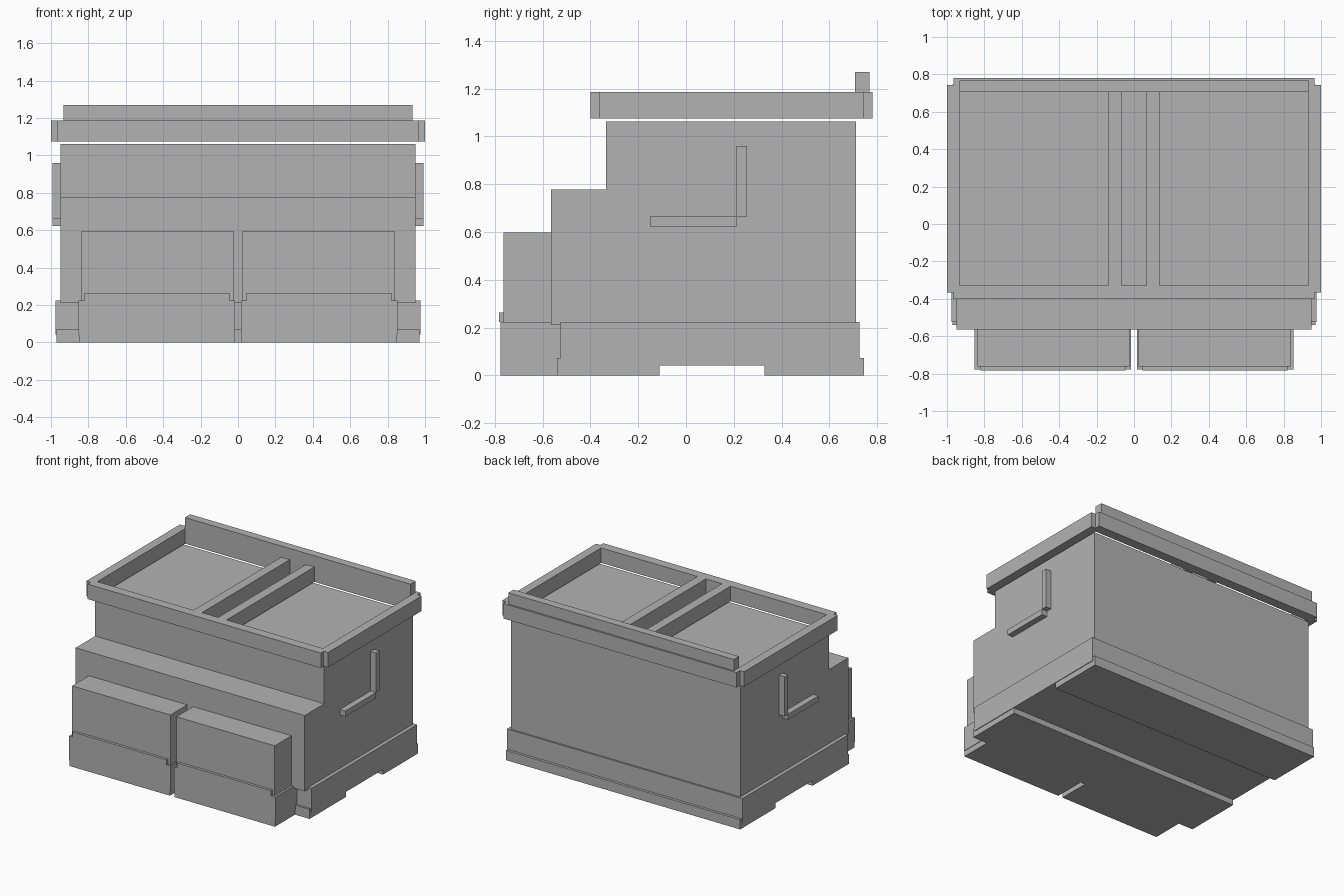
import bpy, bmesh

if "Cube" in bpy.data.objects:
    bpy.data.objects.remove(bpy.data.objects["Cube"])

grey = bpy.data.materials.new("plain grey")
grey.diffuse_color = (0.45, 0.45, 0.45, 1)
grey.use_nodes = True
grey.node_tree.nodes["Principled BSDF"].inputs["Base Color"].default_value = grey.diffuse_color


def prism(name, outline, axis, lo, hi):
    """Extrude a 2D outline along x (outline in y,z) or z (outline in x,y)."""
    bm = bmesh.new()
    place = (lambda a, b: (lo, a, b)) if axis == "x" else (lambda a, b: (a, b, lo))
    face = bm.faces.new([bm.verts.new(place(a, b)) for a, b in outline])
    moved = bmesh.ops.extrude_face_region(bm, geom=[face])["geom"]
    step = (hi - lo, 0, 0) if axis == "x" else (0, 0, hi - lo)
    bmesh.ops.translate(bm, vec=step, verts=[v for v in moved if isinstance(v, bmesh.types.BMVert)])
    bmesh.ops.recalc_face_normals(bm, faces=bm.faces)
    mesh = bpy.data.meshes.new(name)
    bm.to_mesh(mesh)
    bm.free()
    mesh.materials.append(grey)
    ob = bpy.data.objects.new(name, mesh)
    bpy.context.collection.objects.link(ob)
    return ob


def box(name, x0, x1, y0, y1, z0, z1):
    return prism(name, [(x0, y0), (x1, y0), (x1, y1), (x0, y1)], "z", z0, z1)


def pair(name, x0, x1, *yz):
    """A box and its mirror image across x = 0."""
    box("right_" + name, x0, x1, *yz)
    box("left_" + name, -x1, -x0, *yz)


# Stepped main body
prism("body", [(-0.565, 0.21), (0.712, 0.21), (0.712, 1.062), (-0.335, 1.062),
               (-0.335, 0.777), (-0.565, 0.777)], "x", -0.948, 0.948)

# Plinth and the two full-width feet
box("plinth", -0.975, 0.975, -0.525, 0.725, 0.042, 0.224)
box("front_foot", -0.97, 0.97, -0.54, -0.11, 0, 0.072)
box("back_foot", -0.97, 0.97, 0.328, 0.745, 0, 0.072)

# Twin front boxes with wider bases and trim strips
pair("front_box", 0.025, 0.838, -0.763, -0.55, 0.2, 0.597)
pair("front_box_base", 0.016, 0.854, -0.777, -0.5, 0.042, 0.224)
pair("front_box_foot", 0.019, 0.85, -0.777, -0.5, 0, 0.042)
pair("front_box_trim", 0.045, 0.82, -0.783, -0.75, 0.224, 0.264)

# Lid frame floating just above the body, with notched corners
for name, outer, notch, inner in (("front", -0.4, -0.365, -0.33), ("back", 0.781, 0.742, 0.708)):
    prism(f"lid_{name}_rail",
          [(-0.965, outer), (0.965, outer), (0.965, notch), (1, notch),
           (1, inner), (-1, inner), (-1, notch), (-0.965, notch)], "z", 1.074, 1.186)
pair("lid_side_rail", 0.933, 1.0, -0.33, 0.708, 1.074, 1.186)
pair("lid_crossbar", 0.067, 0.137, -0.33, 0.708, 1.074, 1.186)

# Raised bar along the back of the lid
box("back_bar", -0.933, 0.933, 0.706, 0.768, 1.186, 1.27)

# L-shaped side handles
pair("handle_bar", 0.94, 0.993, -0.15, 0.212, 0.622, 0.664)
pair("handle_post", 0.94, 0.993, 0.212, 0.255, 0.664, 0.96)
